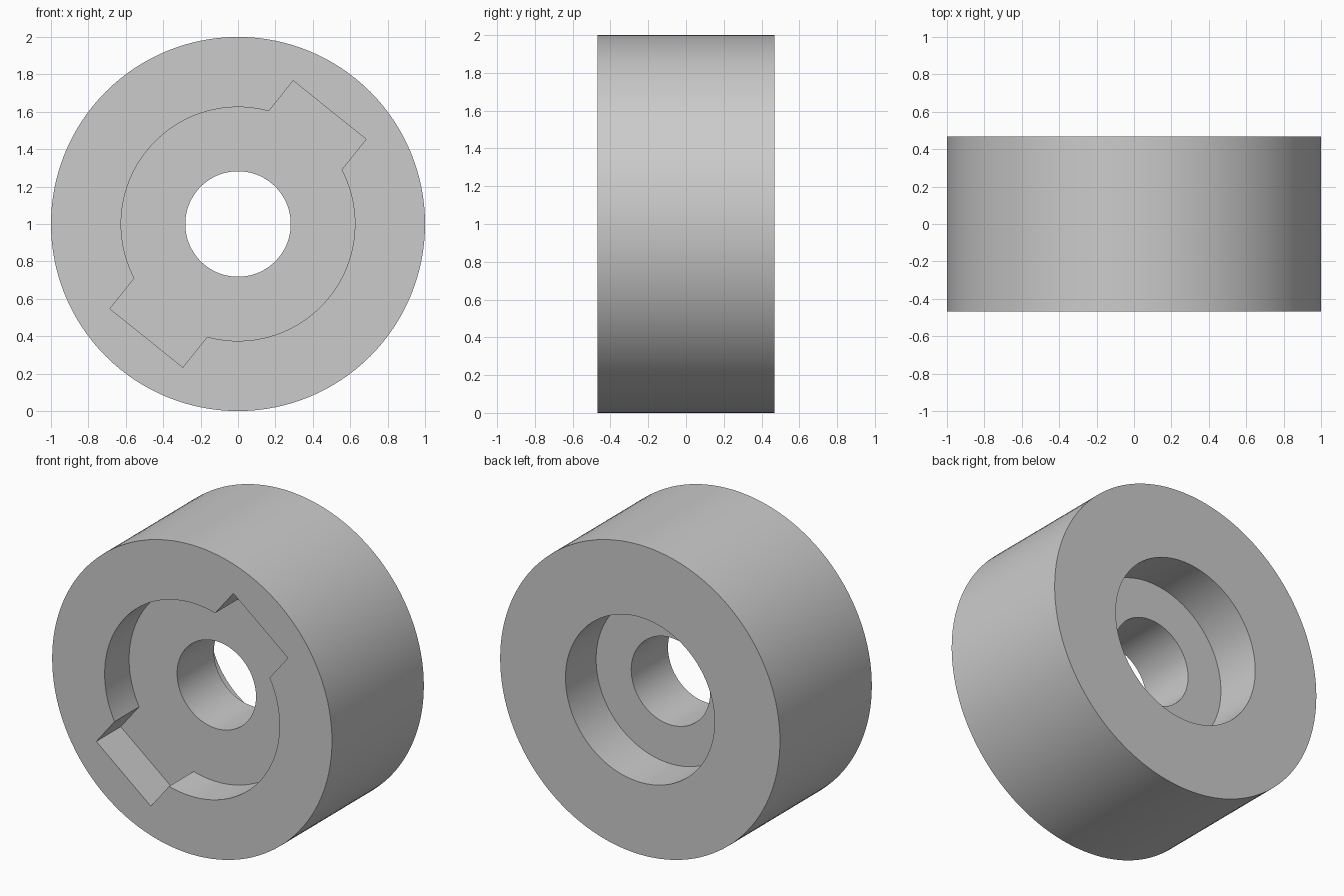
import bpy, bmesh
from math import asin, cos, sin, pi, radians
from mathutils import Vector, Matrix

if "Cube" in bpy.data.objects:
    bpy.data.objects.remove(bpy.data.objects["Cube"])

SEGMENTS = 128
OUTER_R, HOLE_R = 1.0, 0.282
HALF_DEPTH = 0.469
BACK_R, BACK_DEPTH = 0.533, 0.3125
FRONT_R, FRONT_DEPTH = 0.625, 0.25
SLOT_REACH, SLOT_HALF, SLOT_ANGLE = 0.782, 0.25, radians(51.2)

grey = bpy.data.materials.new("plain grey")
grey.use_nodes = True
grey.diffuse_color = (0.6, 0.6, 0.6, 1)
grey.node_tree.nodes["Principled BSDF"].inputs["Base Color"].default_value = (0.6, 0.6, 0.6, 1)


def make_object(name, bm):
    bmesh.ops.recalc_face_normals(bm, faces=bm.faces)
    mesh = bpy.data.meshes.new(name)
    bm.to_mesh(mesh)
    bm.free()
    mesh.materials.append(grey)
    obj = bpy.data.objects.new(name, mesh)
    bpy.context.collection.objects.link(obj)
    obj.location.z = OUTER_R
    return obj


# Ring body with bore and rear counterbore, turned around the y axis
bm = bmesh.new()
floor_y = HALF_DEPTH - BACK_DEPTH
profile = [(HOLE_R, -HALF_DEPTH), (OUTER_R, -HALF_DEPTH), (OUTER_R, HALF_DEPTH),
           (BACK_R, HALF_DEPTH), (BACK_R, floor_y), (HOLE_R, floor_y)]
verts = [bm.verts.new((r, y, 0)) for r, y in profile]
edges = [bm.edges.new((verts[i - 1], verts[i])) for i in range(len(verts))]
bmesh.ops.spin(bm, geom=verts + edges, cent=(0, 0, 0), axis=(0, 1, 0),
               angle=2 * pi, steps=SEGMENTS)
bmesh.ops.remove_doubles(bm, verts=bm.verts, dist=1e-4)
body = make_object("slotted_ring", bm)

# Front recess: a round pocket with a straight slot running across it
bm = bmesh.new()
start = asin(SLOT_HALF / FRONT_R)
steps = SEGMENTS // 2
outline = []
for side in (1, -1):
    outline += [Vector((side * SLOT_REACH, 0, -side * SLOT_HALF)),
                Vector((side * SLOT_REACH, 0, side * SLOT_HALF))]
    for i in range(steps + 1):
        a = start + (pi - 2 * start) * i / steps
        outline.append(side * FRONT_R * Vector((cos(a), 0, sin(a))))
turn = Matrix.Rotation(-SLOT_ANGLE, 3, 'Y')
top = Vector((0, -HALF_DEPTH - 0.1, 0))
face = bm.faces.new([bm.verts.new(turn @ p + top) for p in outline])
grown = bmesh.ops.extrude_face_region(bm, geom=[face], use_keep_orig=True)
bmesh.ops.translate(bm, vec=(0, FRONT_DEPTH + 0.1, 0),
                    verts=[v for v in grown["geom"] if isinstance(v, bmesh.types.BMVert)])
cutter = make_object("recess_cutter", bm)
cutter.hide_render = True

# Cut the recess, then discard the cutter
cut = body.modifiers.new("front recess", 'BOOLEAN')
cut.operation = 'DIFFERENCE'
cut.solver = 'EXACT'
cut.object = cutter
bpy.ops.object.select_all(action='DESELECT')
body.select_set(True)
bpy.context.view_layer.objects.active = body
bpy.ops.object.modifier_apply(modifier=cut.name)
bpy.data.objects.remove(cutter)

bpy.ops.object.shade_smooth_by_angle(angle=radians(30))
